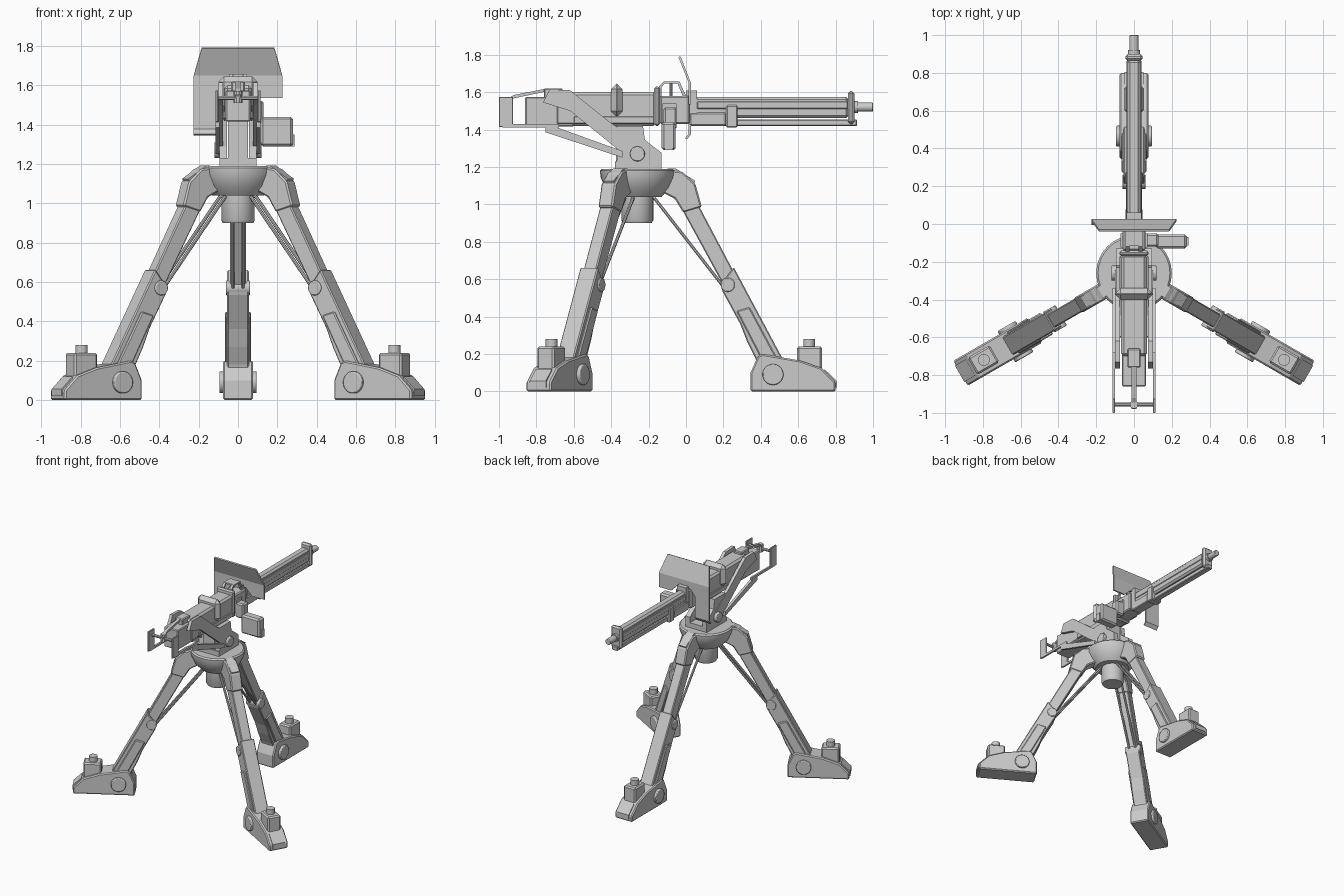
import bpy, bmesh, math
from mathutils import Matrix, Vector

CY = -0.26  # tripod axis in y


def make(name, bm, smooth=False):
    bmesh.ops.recalc_face_normals(bm, faces=bm.faces[:])
    me = bpy.data.meshes.new(name)
    bm.to_mesh(me)
    bm.free()
    ob = bpy.data.objects.new(name, me)
    bpy.context.collection.objects.link(ob)
    if smooth:
        bpy.ops.object.select_all(action='DESELECT')
        ob.select_set(True)
        bpy.context.view_layer.objects.active = ob
        bpy.ops.object.shade_smooth_by_angle(angle=math.radians(35))
    return ob


def prism(name, pts, x0, x1, bevel=0.0):
    """Side profile (y, z) extruded across x."""
    bm = bmesh.new()
    f = bm.faces.new([bm.verts.new((x0, y, z)) for y, z in pts])
    r = bmesh.ops.extrude_face_region(bm, geom=[f])
    vs = [v for v in r['geom'] if isinstance(v, bmesh.types.BMVert)]
    bmesh.ops.translate(bm, verts=vs, vec=(x1 - x0, 0, 0))
    ob = make(name, bm)
    if bevel:
        m = ob.modifiers.new("bevel", 'BEVEL')
        m.width, m.segments, m.limit_method = bevel, 1, 'ANGLE'
    return ob


def box(name, x0, x1, y0, y1, z0, z1, bevel=0.0):
    return prism(name, [(y0, z0), (y1, z0), (y1, z1), (y0, z1)], x0, x1, bevel)


def rod(name, a, b, r, sides=20, bevel=0.0):
    a, b = Vector(a), Vector(b)
    bm = bmesh.new()
    q = (b - a).to_track_quat('Z', 'Y').to_matrix().to_4x4()
    bmesh.ops.create_cone(bm, cap_ends=True, segments=sides, radius1=r, radius2=r, depth=(b - a).length,
                          matrix=Matrix.Translation((a + b) / 2) @ q @ Matrix.Rotation(math.pi / sides, 4, 'Z'))
    ob = make(name, bm, sides > 8)
    if bevel:
        m = ob.modifiers.new("bevel", 'BEVEL')
        m.width, m.segments, m.limit_method = bevel, 2, 'ANGLE'
    return ob


def lathe(name, profile, sides=32):
    bm = bmesh.new()
    vs = [bm.verts.new((r, CY, z)) for r, z in profile]
    es = [bm.edges.new(p) for p in zip(vs, vs[1:])]
    bmesh.ops.spin(bm, geom=vs + es, cent=(0, CY, 0), axis=(0, 0, 1), angle=math.tau, steps=sides)
    bmesh.ops.remove_doubles(bm, verts=bm.verts[:], dist=1e-4)
    return make(name, bm, True)


def radial(pts):
    return [(r + CY, z) for r, z in pts]


# Legs: built once along +y, then turned about the hub
leg = [
    prism("foot", radial([(.605, 0), (1.06, 0), (1.06, .05), (.985, .125), (.87, .165),
                          (.67, .2), (.645, .19), (.605, .1)]), -.076, .076, .008),
    prism("foot_toe_pad", radial([(1.0, .02), (1.066, .02), (1.066, .055), (1.0, .12)]), -.05, .05),
    box("foot_block", -.052, .052, .853 + CY, .987 + CY, .1, .24, .01),
    rod("foot_stud", (0, .918 + CY, .23), (0, .918 + CY, .28), .032, 12),
    rod("foot_pin", (-.095, .725 + CY, .09), (.095, .725 + CY, .09), .056, 24, .006),
    prism("leg_sleeve", radial([(.515, .665), (.79, .15), (.80, .08), (.66, .08), (.63, .18),
                                (.585, .27), (.55, .36), (.455, .535), (.445, .57)]), -.055, .055, .006),
    prism("sleeve_side_plate", radial([(.60, .45), (.745, .18), (.67, .16), (.53, .43)]), -.066, .066, .006),
    prism("upper_leg", radial([(.325, 1.0), (.60, .48), (.54, .42), (.24, .97)]), -.04, .04, .006),
    prism("leg_elbow", radial([(.16, 1.185), (.24, 1.175), (.31, 1.11), (.345, .985),
                               (.245, .955), (.2, 1.03), (.12, 1.07)]), -.045, .045, .008),
    prism("elbow_cap", radial([(.15, 1.19), (.205, 1.192), (.31, 1.125), (.28, 1.07), (.19, 1.13)]), -.032, .032),
    rod("leg_hinge", (-.062, .483 + CY, .57), (.062, .483 + CY, .57), .038, 20, .005),
]
for x in (-.026, .026):
    leg.append(rod("leg_brace", (x, .09 + CY, 1.035), (x, .46 + CY, .56), .009, 8))
for k in (1, 2):
    rot = (Matrix.Translation((0, CY, 0)) @ Matrix.Rotation(math.tau * k / 3, 4, 'Z')
           @ Matrix.Translation((0, -CY, 0)))
    for part in leg:
        c = part.copy()
        c.matrix_world = rot
        bpy.context.collection.objects.link(c)

# Hub bowl and lower barrel
lathe("hub_bowl", [(0, 1.19), (.19, 1.19), (.2, 1.18), (.197, 1.145), (.17, 1.085), (.13, 1.04), (0, 1.04)])
lathe("hub_stem", [(0, 1.06), (.085, 1.06), (.085, .915), (.077, .9), (0, .9)])

# Swivel pedestal
box("pedestal_base", -.095, .095, -.38, -.13, 1.18, 1.23)
box("cradle_block", -.05, .05, -.375, -.23, 1.22, 1.43)
for s in (-1, 1):
    prism("pedestal_cheek", [(-.38, 1.18), (-.13, 1.18), (-.13, 1.275), (-.22, 1.345), (-.23, 1.42),
                             (-.37, 1.42), (-.36, 1.29)], s * .055, s * .095)
    rod("pivot_disc", (s * .08, CY, 1.27), (s * .12, CY, 1.27), .04, 24, .005)
    # Carrying arms and rear grips
    prism("cradle_arm", [(-.765, 1.545), (-.73, 1.615), (-.62, 1.61), (-.42, 1.45), (-.25, 1.325),
                         (-.225, 1.28), (-.26, 1.235), (-.31, 1.25), (-.62, 1.5)], s * .075, s * .1)
    prism("lower_strut", [(-.75, 1.415), (-.70, 1.415), (-.34, 1.285), (-.34, 1.25), (-.75, 1.385)],
          s * .095, s * .115)
    box("grip_rail", s * .1, s * .114, -.98, -.68, 1.412, 1.43)
    box("grip_plate", s * .1, s * .114, -1.0, -.925, 1.413, 1.575, .003)
rod("grip_crossbar", (-.105, -.955, 1.535), (.105, -.955, 1.535), .011, 8)
prism("trigger_lever", [(-.97, 1.53), (-.93, 1.565), (-.74, 1.605), (-.74, 1.62),
                        (-.92, 1.585), (-.98, 1.55)], -.012, .012)
rod("trigger_button", (0, -.955, 1.51), (0, -.955, 1.57), .022, 10)
box("trigger_mount", -.035, .035, -.76, -.66, 1.56, 1.62, .006)

# Receiver
box("receiver_rear", -.063, .063, -.86, -.6, 1.415, 1.575, .006)
box("receiver_body", -.068, .068, -.7, -.16, 1.42, 1.6, .015)
box("receiver_side_rail", -.078, .078, -.6, -.17, 1.43, 1.47, .004)
prism("receiver_band", [(-.4, 1.47), (-.34, 1.47), (-.34, 1.645), (-.4, 1.645)], -.1, .1, .028)
box("receiver_front_plate", -.078, .078, -.17, -.14, 1.42, 1.63, .01)
box("feed_housing", -.06, .06, -.14, .02, 1.43, 1.58, .008)
box("feed_cheek", -.072, .072, -.125, -.05, 1.44, 1.54)

# Sight bracket
for s in (-1, 1):
    prism("sight_bracket", [(-.145, 1.57), (-.145, 1.63), (-.12, 1.657), (-.035, 1.657), (0, 1.58),
                            (-.015, 1.575), (-.045, 1.645), (-.115, 1.645), (-.132, 1.625), (-.132, 1.57)],
          s * .025, s * .045)
box("sight_bridge", -.045, .045, -.115, -.04, 1.645, 1.657)
rod("sight_post", (0, -.08, 1.57), (0, -.08, 1.65), .008, 8)

# Side box and its feed tray
box("side_box", .115, .28, -.13, -.055, 1.29, 1.44, .012)
box("side_box_latch", .26, .288, -.115, -.07, 1.29, 1.35)
prism("feed_tray", [(-.12, 1.40), (-.05, 1.40), (-.05, 1.52), (-.12, 1.52)], .055, .13, .01)

# Bent shield plate with gun opening
bm = bmesh.new()
rows = [(-.185, -.035, 1.79), (.185, -.035, 1.79), (.225, .02, 1.65), (-.225, .02, 1.65)]
lower = [(.225, 1.535), (.115, 1.535), (.06, 1.59), (-.06, 1.59), (-.1, 1.54), (-.1, 1.375), (-.225, 1.375)]
v = [bm.verts.new(p) for p in rows]
w = [bm.verts.new((x, .02, z)) for x, z in lower]
lip = [bm.verts.new((x, .0, 1.35)) for x in (-.225, -.1)]
bm.faces.new(v)
bm.faces.new([v[3], v[2]] + w)
bm.faces.new([w[6], w[5], lip[1], lip[0]])
shield = make("shield", bm)
m = shield.modifiers.new("thickness", 'SOLIDIFY')
m.thickness, m.offset = .012, 0
box("shield_mount", -.04, .04, .0, .06, 1.45, 1.61)

# Barrel jacket, rails and muzzle
box("barrel_jacket", -.034, .034, .0, .87, 1.462, 1.575, .014)
box("jacket_rib", -.039, .039, .06, .865, 1.51, 1.55, .004)
box("lower_block", -.042, .042, .02, .215, 1.42, 1.49, .006)
box("rail_clamp", -.048, .048, .215, .275, 1.41, 1.53, .006)
box("lower_rail", -.025, .025, .2, .915, 1.418, 1.453, .005)
box("front_plate", -.046, .046, .865, .9, 1.43, 1.605, .012)
rod("muzzle", (0, .88, 1.52), (0, 1.0, 1.52), .024, 16, .003)
rod("muzzle_collar", (0, .895, 1.52), (0, .92, 1.52), .032, 16)
